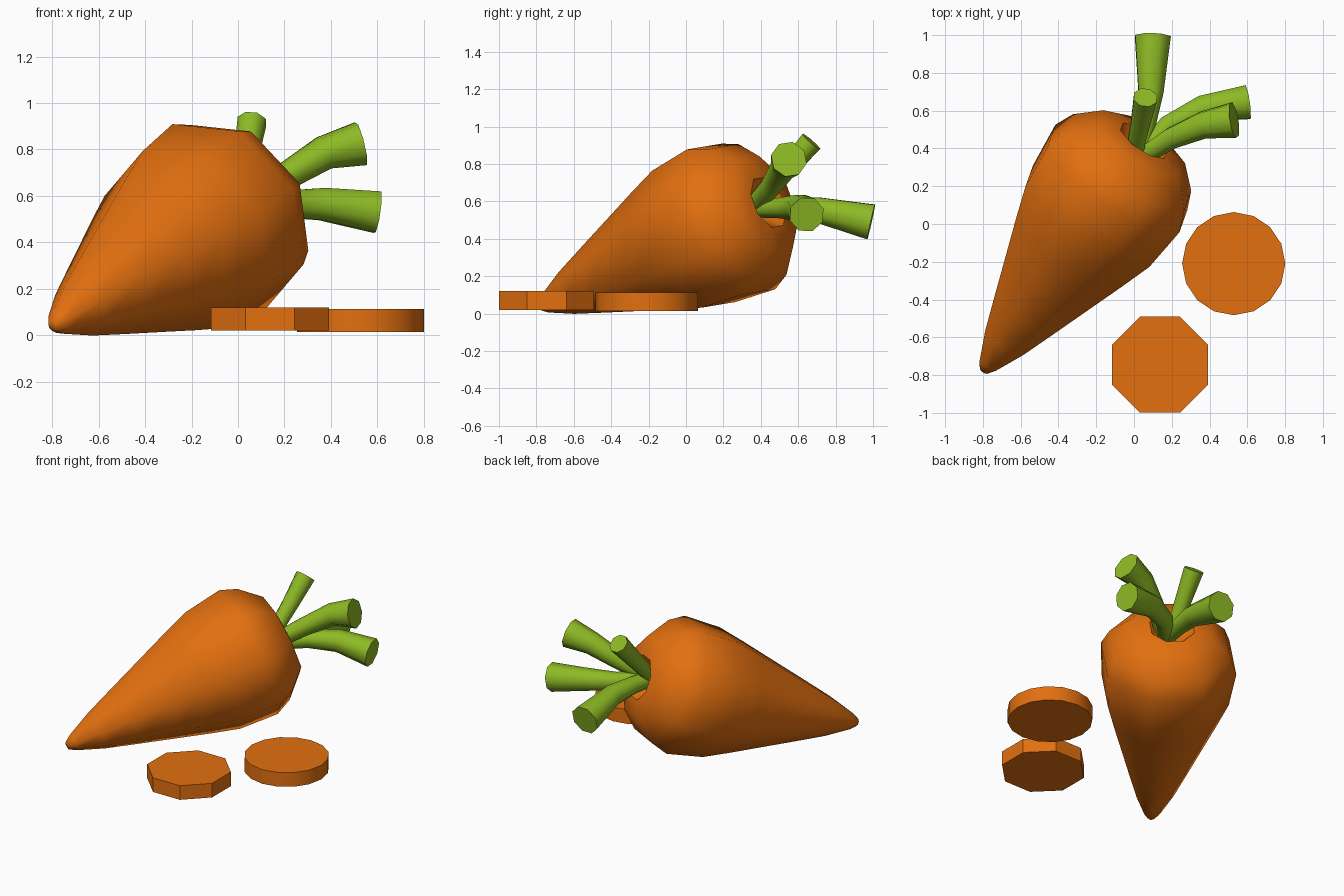
import bpy, bmesh, math
from mathutils import Vector

if "Cube" in bpy.data.objects:
    bpy.data.objects.remove(bpy.data.objects["Cube"])


def material(name, color):
    m = bpy.data.materials.new(name)
    m.diffuse_color = (*color, 1)
    m.use_nodes = True
    m.node_tree.nodes["Principled BSDF"].inputs["Base Color"].default_value = m.diffuse_color
    return m


ORANGE = material("carrot orange", (0.76, 0.16, 0.005))
GREEN = material("leaf green", (0.27, 0.49, 0.018))


def loft(name, centers, radii, sides, start, mat, smooth_angle, axis=None):
    """Skin polygon rings placed along a path, capping both ends."""
    pts = [Vector(p) for p in centers]
    bm = bmesh.new()
    rings = []
    side = None
    for i, (p, r) in enumerate(zip(pts, radii)):
        d = axis or (pts[min(i + 1, len(pts) - 1)] - pts[max(i - 1, 0)]).normalized()
        if side is None:
            side = d.cross(Vector((0, 0, 1)))
            if side.length < 0.01:
                side = Vector((1, 0, 0))
        side = (side - d * side.dot(d)).normalized()
        up = side.cross(d)
        ring = []
        for k in range(sides):
            a = math.radians(start) + 2 * math.pi * k / sides
            ring.append(bm.verts.new(p + (side * math.cos(a) + up * math.sin(a)) * r))
        rings.append(ring)
    for a, b in zip(rings, rings[1:]):
        for k in range(sides):
            n = (k + 1) % sides
            bm.faces.new((a[k], a[n], b[n], b[k]))
    bm.faces.new(rings[0][::-1])
    bm.faces.new(rings[-1])
    bmesh.ops.recalc_face_normals(bm, faces=bm.faces)
    me = bpy.data.meshes.new(name)
    bm.to_mesh(me)
    bm.free()
    me.materials.append(mat)
    ob = bpy.data.objects.new(name, me)
    bpy.context.collection.objects.link(ob)
    bpy.ops.object.select_all(action='DESELECT')
    ob.select_set(True)
    bpy.context.view_layer.objects.active = ob
    bpy.ops.object.shade_smooth_by_angle(angle=math.radians(smooth_angle))
    return ob


# Root: eight-sided taper along a tilted axis, with a dimple at the crown
tip = Vector((-0.788, -0.766, 0.045))
axis = Vector((0.534, 0.768, 0.35)).normalized()
profile = [(-0.015, 0.025), (0.03, 0.055), (0.2, 0.13), (0.42, 0.208),
           (0.655, 0.29), (0.86, 0.362), (1.05, 0.425), (1.31, 0.452),
           (1.42, 0.405), (1.55, 0.28), (1.57, 0.15), (1.48, 0.07)]
loft("carrot_root", [tip + axis * s for s, r in profile],
     [r for s, r in profile], 8, 62, ORANGE, 60, axis)

# Cut leaf stalks fanning out of the crown
stalks = {
    "stalk_back": ([(0.03, 0.36, 0.56), (0.06, 0.52, 0.565), (0.09, 0.7, 0.555),
                    (0.1, 0.99, 0.49)], (0.05, 0.058, 0.072, 0.102)),
    "stalk_top": ([(0.01, 0.36, 0.57), (0.015, 0.45, 0.67), (0.035, 0.54, 0.77),
                   (0.06, 0.67, 0.92)], (0.045, 0.05, 0.055, 0.066)),
    "stalk_upper_side": ([(0.05, 0.36, 0.58), (0.2, 0.455, 0.68), (0.37, 0.525, 0.785),
                          (0.53, 0.55, 0.825)], (0.05, 0.06, 0.075, 0.098)),
    "stalk_lower_side": ([(0.05, 0.38, 0.56), (0.18, 0.52, 0.565), (0.36, 0.61, 0.565),
                          (0.6, 0.645, 0.53)], (0.05, 0.06, 0.075, 0.096)),
}
for name, (path, radii) in stalks.items():
    loft(name, path, radii, 8, 22.5, GREEN, 50)

# Slices lying beside the root
up = Vector((0, 0, 1))
loft("slice_octagonal", [(0.138, -0.745, 0.02), (0.138, -0.745, 0.12)],
     [0.275] * 2, 8, 22.5, ORANGE, 30, up)
loft("slice_round", [(0.528, -0.21, 0.013), (0.528, -0.21, 0.113)],
     [0.273] * 2, 16, 0, ORANGE, 30, up)
